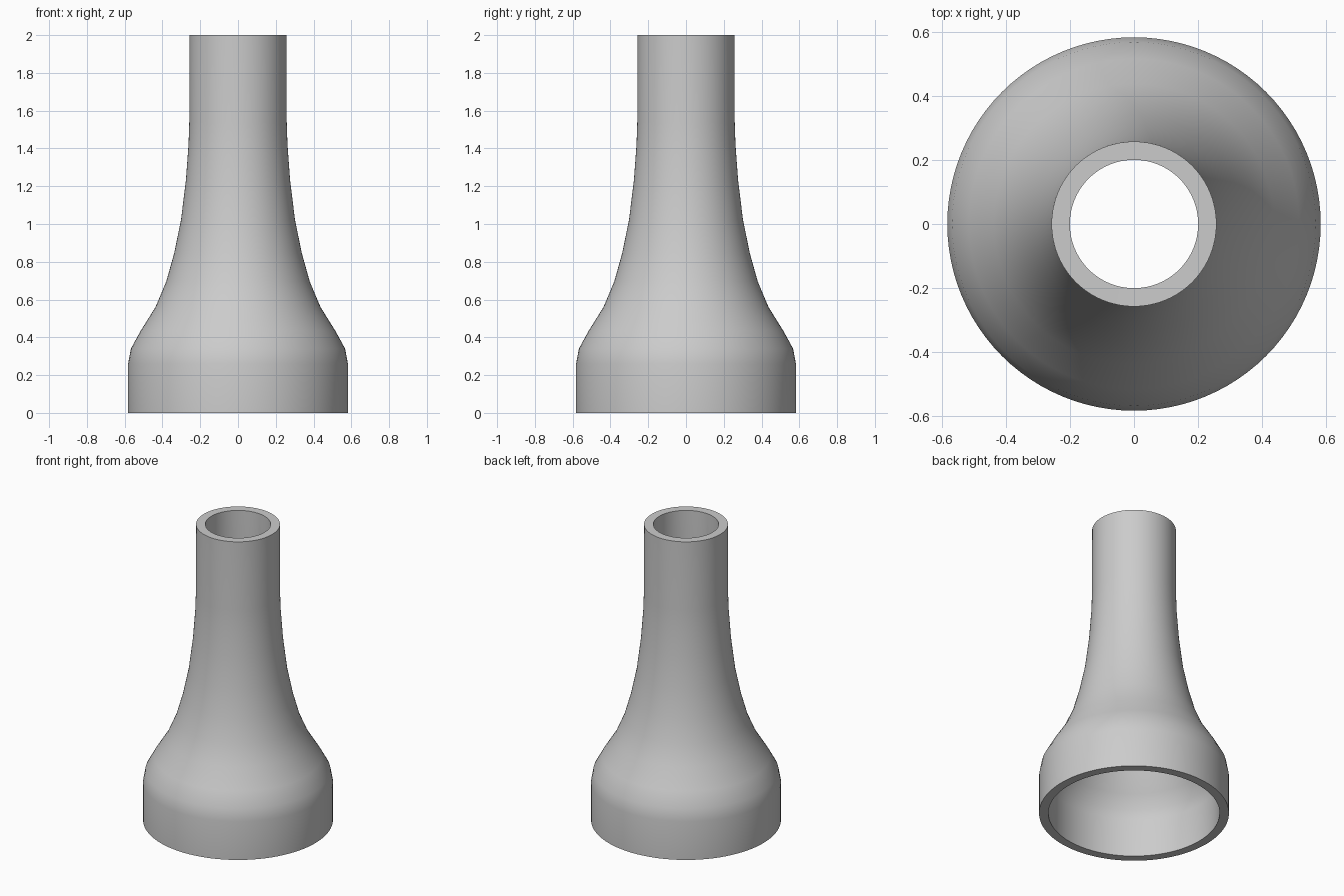
import bpy
import bmesh
import math

SEGMENTS = 96
WALL = 0.057

cube = bpy.data.objects.get("Cube")
if cube:
    bpy.data.objects.remove(cube, do_unlink=True)

grey = bpy.data.materials.new("plain grey")
grey.use_nodes = True
colour = (0.6, 0.6, 0.6, 1)
grey.diffuse_color = colour
grey.node_tree.nodes["Principled BSDF"].inputs["Base Color"].default_value = colour

# Outer profile as (radius, height): straight skirt, shoulder, flared neck, straight pipe
profile = [(0.582, 0), (0.582, 0.26), (0.567, 0.34), (0.515, 0.435),
           (0.437, 0.56), (0.38, 0.695), (0.338, 0.845), (0.302, 1.02),
           (0.276, 1.23), (0.262, 1.42), (0.258, 1.54), (0.257, 2)]

# Revolve the profile into rings joined by outward-facing quads
bm = bmesh.new()
rings = []
for radius, height in profile:
    angles = [2 * math.pi * i / SEGMENTS for i in range(SEGMENTS)]
    rings.append([bm.verts.new((radius * math.cos(a), radius * math.sin(a), height))
                  for a in angles])
for low, high in zip(rings, rings[1:]):
    for i in range(SEGMENTS):
        j = (i + 1) % SEGMENTS
        bm.faces.new((low[i], low[j], high[j], high[i]))
mesh = bpy.data.meshes.new("reducer_pipe")
bm.to_mesh(mesh)
bm.free()
mesh.materials.append(grey)

pipe = bpy.data.objects.new("reducer_pipe", mesh)
bpy.context.collection.objects.link(pipe)
bpy.context.view_layer.objects.active = pipe
pipe.select_set(True)

# Hollow wall grown inwards, with flat rims at both ends
wall = pipe.modifiers.new("wall", 'SOLIDIFY')
wall.thickness = WALL
wall.offset = -1
wall.use_even_offset = True
bpy.ops.object.modifier_apply(modifier=wall.name)
bpy.ops.object.shade_smooth_by_angle(angle=math.radians(40))
